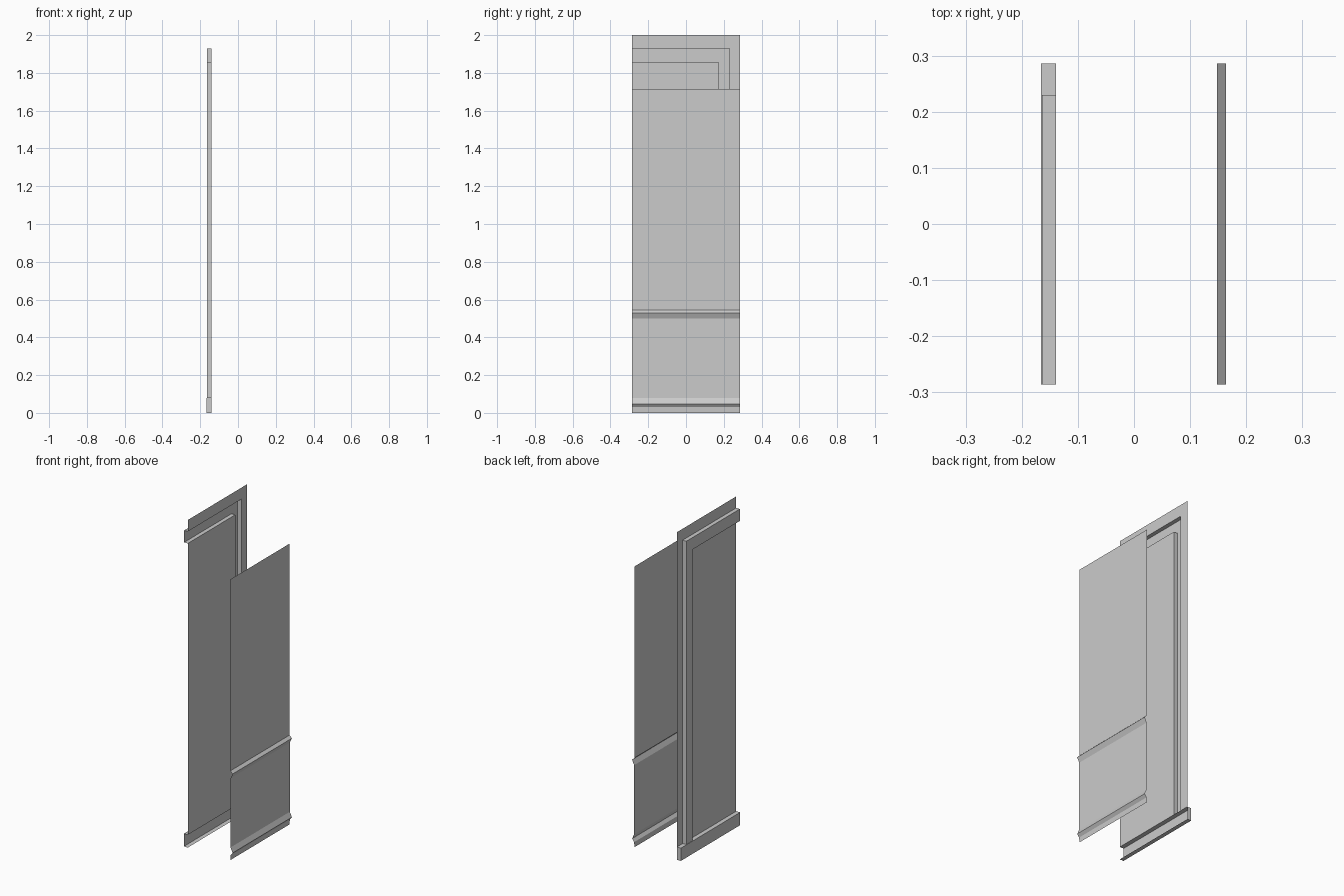
import bpy

if "Cube" in bpy.data.objects:
    bpy.data.objects.remove(bpy.data.objects["Cube"])

Y = 0.286      # half width of both wall sheets
BASE = 0.078   # top of the door-side baseboard
BACK = -0.139  # plane of the door-side wall


def sheet(name, rows, caps=()):
    """Join equal-length rows of points with quads into an open surface."""
    n = len(rows[0])
    verts = [p for row in rows for p in row]
    faces = [(r * n + i, r * n + i + 1, (r + 1) * n + i + 1, (r + 1) * n + i)
             for r in range(len(rows) - 1) for i in range(n - 1)]
    faces += list(caps)
    me = bpy.data.meshes.new(name)
    me.from_pydata(verts, [], faces)
    me.update()
    ob = bpy.data.objects.new(name, me)
    bpy.context.collection.objects.link(ob)
    return ob


def corner(y, z, x):
    """Path up the jamb side and across the header to the open edge."""
    return [(x, y, BASE), (x, y, z), (x, -Y, z)]


# Wall around the half doorway
sheet("door_wall", [corner(Y, 2.0, BACK), corner(0.23, 1.93, BACK)])

# Raised door casing, hollow on the inner side
CASE = -0.1637
sheet("door_casing", [corner(0.23, 1.93, BACK), corner(0.23, 1.93, CASE),
                      corner(0.172, 1.857, CASE), corner(0.172, 1.857, BACK)])

# Flat door panel
sheet("door_panel", [[(BACK, 0.172, BASE), (BACK, -Y, BASE)],
                     [(BACK, 0.172, 1.857), (BACK, -Y, 1.857)]][::-1])

# Hollow baseboard, closed at the far end
base = [(BACK, BASE), (-0.1655, BASE), (-0.1655, 0), (BACK, 0)]
sheet("door_baseboard", [[(x, Y, z), (x, -Y, z)] for x, z in base],
      caps=[(0, 2, 4, 6)])

# Opposite wall with chair rail and lower rail, one folded profile
panel = [(0.148, 1.714), (0.148, 0.545), (0.1637, 0.53), (0.150, 0.50),
         (0.150, 0.078), (0.1637, 0.048), (0.150, 0.03), (0.148, 0)]
sheet("panelled_wall", [[(x, -Y, z), (x, Y, z)] for x, z in panel])
